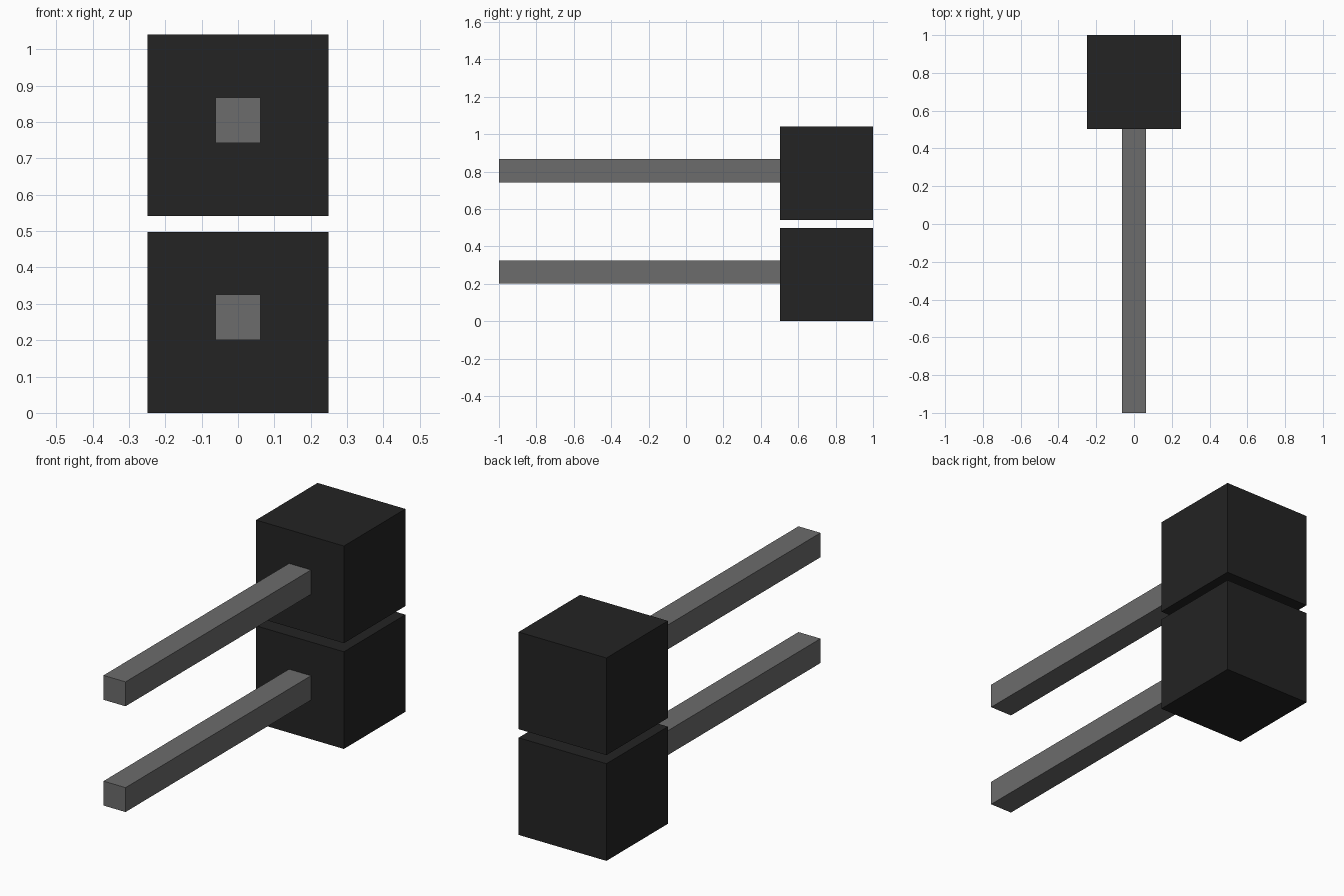
import bpy

default_cube = bpy.data.objects.get("Cube")
if default_cube:
    bpy.data.objects.remove(default_cube, do_unlink=True)


def make_material(name, value):
    mat = bpy.data.materials.new(name)
    mat.use_nodes = True
    colour = (value, value, value, 1)
    mat.diffuse_color = colour
    mat.node_tree.nodes["Principled BSDF"].inputs["Base Color"].default_value = colour
    return mat


def add_box(name, size, centre, mat):
    bpy.ops.mesh.primitive_cube_add(size=1, location=centre)
    box = bpy.context.object
    box.name = name
    box.dimensions = size
    bpy.ops.object.transform_apply(location=False, rotation=False, scale=True)
    box.data.materials.append(mat)
    return box


black = make_material("black", 0.017)
grey = make_material("grey", 0.15)

BLOCK = 0.498      # cube edge
BAR = 0.125        # bar thickness
STEP = 0.542       # height from one unit to the next
BACK, FRONT = 1.0, -1.0
bar_length = BACK - BLOCK - FRONT

# Two stacked units, each a cube with a bar reaching forward
for level, prefix in enumerate(("lower", "upper")):
    base = level * STEP
    add_box(prefix + "_block", (BLOCK, BLOCK, BLOCK),
            (0, BACK - BLOCK / 2, base + BLOCK / 2), black)
    add_box(prefix + "_bar", (BAR, bar_length, BAR),
            (0, FRONT + bar_length / 2, base + 0.263), grey)
